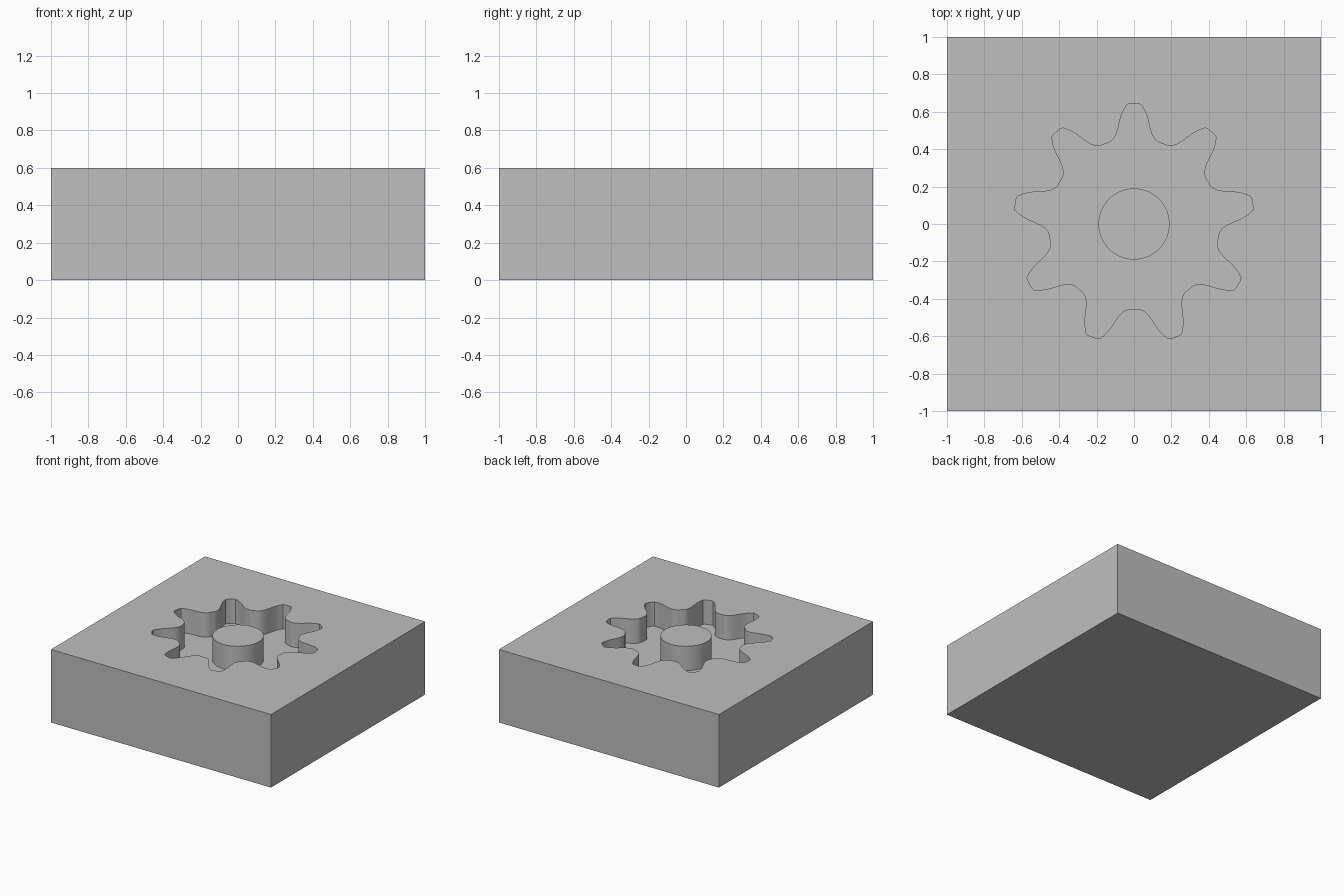
import bpy, bmesh, math
from mathutils import Vector, Matrix

if "Cube" in bpy.data.objects:
    bpy.data.objects.remove(bpy.data.objects["Cube"])

HEIGHT, DEPTH, TEETH, BOSS_R = 0.6, 0.2, 9, 0.19

grey = bpy.data.materials.new("plain grey")
grey.diffuse_color = (0.52, 0.52, 0.52, 1)
grey.use_nodes = True
grey.node_tree.nodes["Principled BSDF"].inputs["Base Color"].default_value = grey.diffuse_color


def prism(name, outline, z0, z1):
    """Closed straight-sided solid over an outline."""
    bm = bmesh.new()
    base = bm.faces.new([bm.verts.new((p[0], p[1], z0)) for p in outline])
    top = bmesh.ops.extrude_face_region(bm, geom=[base])["geom"]
    bmesh.ops.translate(bm, vec=(0, 0, z1 - z0),
                        verts=[v for v in top if isinstance(v, bmesh.types.BMVert)])
    bmesh.ops.recalc_face_normals(bm, faces=bm.faces)
    mesh = bpy.data.meshes.new(name)
    bm.to_mesh(mesh)
    bm.free()
    obj = bpy.data.objects.new(name, mesh)
    bpy.context.collection.objects.link(obj)
    mesh.materials.append(grey)
    return obj


def subtract(target, tool):
    mod = target.modifiers.new("cut", 'BOOLEAN')
    mod.operation, mod.solver, mod.object = 'DIFFERENCE', 'EXACT', tool
    bpy.context.view_layer.objects.active = target
    bpy.ops.object.modifier_apply(modifier=mod.name)
    tool.hide_render = True
    tool.hide_set(True)


def smooth_path(pts, steps=3):
    """Catmull-Rom curve through the points."""
    pts = [Vector(p) for p in pts]
    ext = [2 * pts[0] - pts[1]] + pts + [2 * pts[-1] - pts[-2]]
    out = []
    for a, b, c, d in zip(ext, ext[1:], ext[2:], ext[3:]):
        for i in range(steps):
            t = i / steps
            out.append(0.5 * (2 * b + (c - a) * t + (2 * a - 5 * b + 4 * c - d) * t**2
                              + (3 * b - a - 3 * c + d) * t**3))
    return out + [pts[-1]]


# Half a tooth, from its crest to the middle of the valley
flank = smooth_path([(0.038, 0.638), (0.060, 0.60), (0.074, 0.56), (0.086, 0.51),
                     (0.100, 0.47), (0.125, 0.44), (0.156, 0.428)])
half = [Vector((0.025, 0.643))] + flank
tooth = [Vector((-p.x, p.y)) for p in reversed(half[:-1])] + half
gear = []
for k in range(TEETH):
    turn = Matrix.Rotation(-k * math.tau / TEETH, 2)
    gear += [turn @ p for p in tooth]

circle = [(BOSS_R * math.cos(i * math.tau / 64), BOSS_R * math.sin(i * math.tau / 64))
          for i in range(64)]

# Square block with a gear-shaped pocket around a round centre post
block = prism("mould_block", [(-1, -1), (1, -1), (1, 1), (-1, 1)], 0, HEIGHT)
pocket = prism("pocket_cutter", gear, HEIGHT - DEPTH, HEIGHT + 0.2)
post = prism("post_cutter", circle, HEIGHT - DEPTH - 0.1, HEIGHT + 0.3)
subtract(pocket, post)
subtract(block, pocket)

# Smooth curved walls, crisp edges
bpy.ops.object.select_all(action='DESELECT')
block.select_set(True)
bpy.context.view_layer.objects.active = block
bpy.ops.object.shade_smooth_by_angle(angle=math.radians(25))
